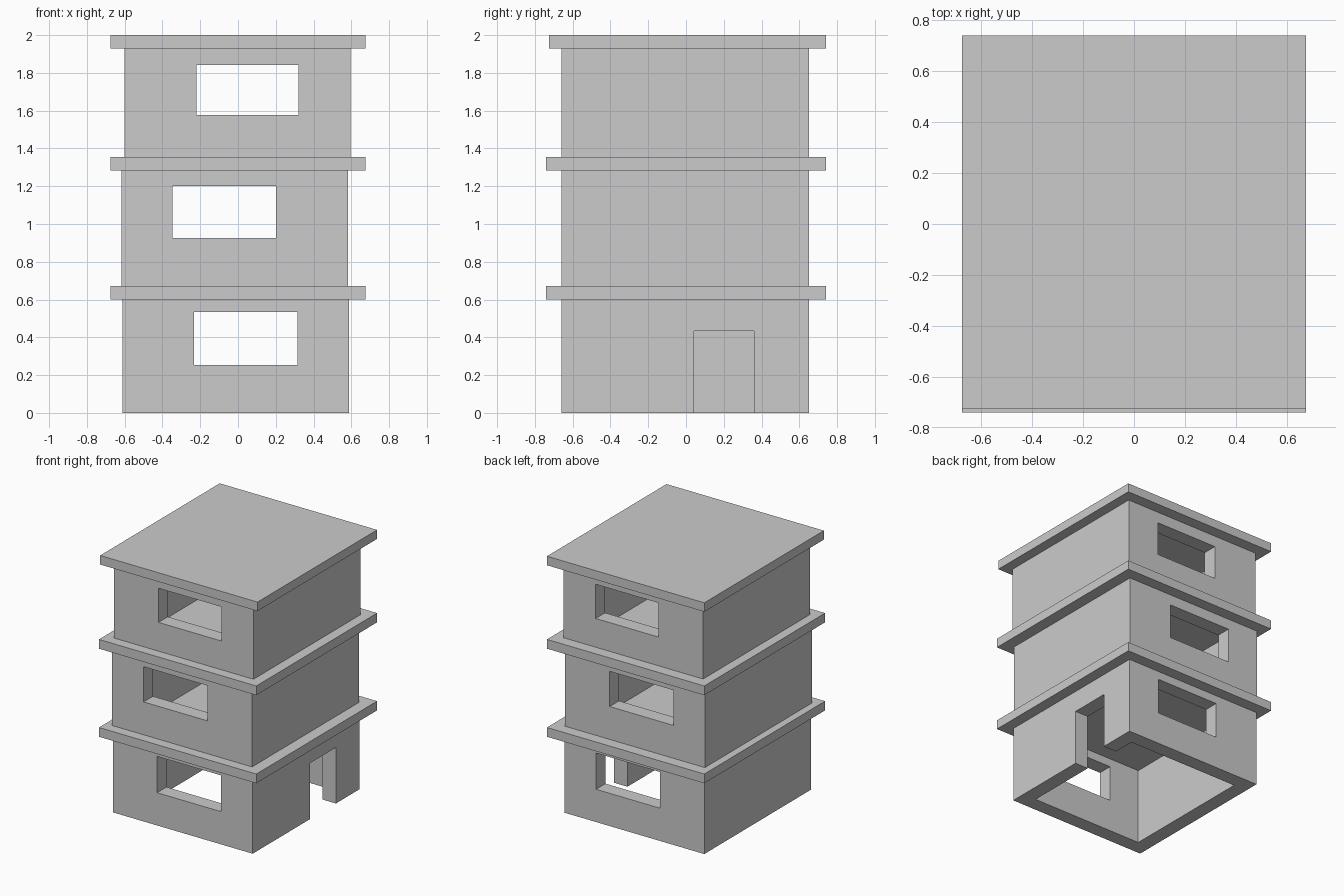
import bpy

if "Cube" in bpy.data.objects:
    bpy.data.objects.remove(bpy.data.objects["Cube"])

T = 0.115           # wall thickness
Y0, Y1 = -0.66, 0.65


def box(name, x0, x1, y0, y1, z0, z1):
    bpy.ops.mesh.primitive_cube_add(size=1, location=((x0 + x1) / 2, (y0 + y1) / 2, (z0 + z1) / 2))
    ob = bpy.context.object
    ob.name = name
    ob.scale = (x1 - x0, y1 - y0, z1 - z0)
    bpy.ops.object.transform_apply(location=True, rotation=False, scale=True)
    return ob


def cut(ob, *bounds):
    cutter = box("cutter", *bounds)
    mod = ob.modifiers.new("opening", 'BOOLEAN')
    mod.operation = 'DIFFERENCE'
    mod.solver = 'EXACT'
    mod.object = cutter
    bpy.context.view_layer.objects.active = ob
    bpy.ops.object.modifier_apply(modifier=mod.name)
    bpy.data.objects.remove(cutter, do_unlink=True)


# each storey: wall x range, wall z range, window x range, window z range, slab top, slab front
storeys = [
    ("ground", -0.612, 0.588, 0.0, 0.60, -0.232, 0.316, 0.254, 0.535, 0.672, -0.74),
    ("middle", -0.617, 0.583, 0.672, 1.283, -0.348, 0.20, 0.927, 1.20, 1.355, -0.74),
    ("top", -0.602, 0.595, 1.355, 1.93, -0.22, 0.32, 1.578, 1.843, 2.0, -0.725),
]

for name, x0, x1, z0, z1, wx0, wx1, wz0, wz1, top, front in storeys:
    # hollow wall ring with front and back windows
    walls = box(name + "_walls", x0, x1, Y0, Y1, z0, z1)
    cut(walls, x0 + T, x1 - T, Y0 + T, Y1 - T, z0 - 0.1, z1 + 0.1)
    cut(walls, wx0, wx1, -1, 1, wz0, wz1)
    # doorway on the right side of the ground floor
    if name == "ground":
        cut(walls, x1 - T - 0.1, x1 + 0.1, 0.042, 0.36, -0.1, 0.434)
    # overhanging slab above the storey
    box("roof_slab" if name == "top" else name + "_ceiling_slab",
        -0.675, 0.675, front, 0.74, z1, top)
